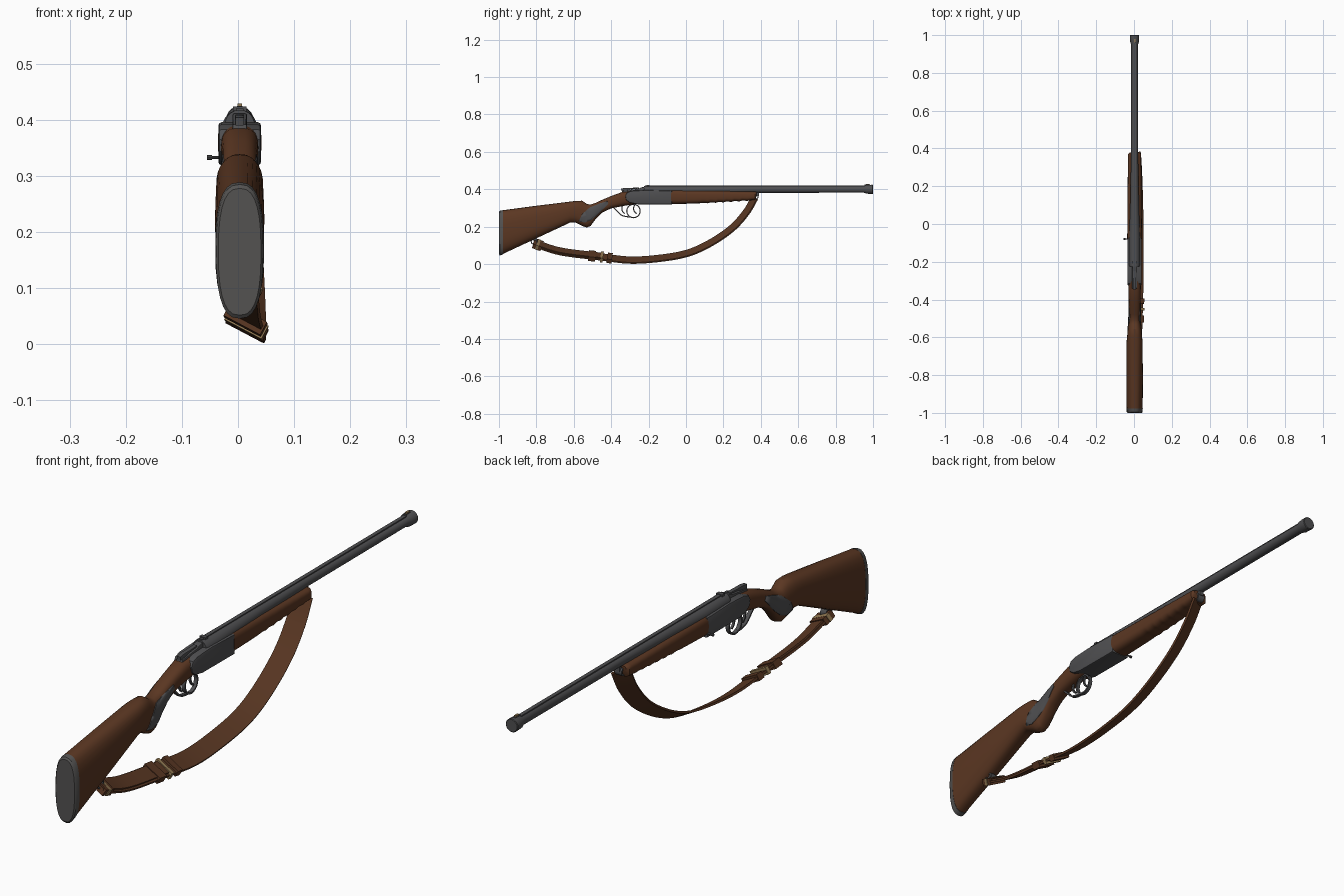
import bpy, bmesh, math
from mathutils import Vector

if "Cube" in bpy.data.objects:
    bpy.data.objects.remove(bpy.data.objects["Cube"])

CX = 0.003  # centre line of the gun


def material(name, rgb):
    m = bpy.data.materials.new(name)
    m.diffuse_color = (*rgb, 1)
    m.use_nodes = True
    m.node_tree.nodes["Principled BSDF"].inputs["Base Color"].default_value = m.diffuse_color
    return m


WOOD = material("walnut", (0.105, 0.038, 0.016))
METAL = material("gun metal", (0.078, 0.078, 0.082))
PAD = material("rubber grey", (0.088, 0.085, 0.083))
LEATHER = material("leather", (0.098, 0.037, 0.016))
BRASS = material("brass", (0.30, 0.20, 0.09))


def finish(name, bm, mat, angle=35):
    bmesh.ops.recalc_face_normals(bm, faces=bm.faces)
    me = bpy.data.meshes.new(name)
    bm.to_mesh(me)
    bm.free()
    me.materials.append(mat)
    me.shade_smooth()
    me.set_sharp_from_angle(angle=math.radians(angle))
    ob = bpy.data.objects.new(name, me)
    bpy.context.collection.objects.link(ob)
    return ob


def skin(name, rings, mat, closed=False, angle=35):
    """Bridge equal rings of points into a capped tube."""
    bm = bmesh.new()
    vs = [[bm.verts.new(p) for p in r] for r in rings]
    n = len(vs[0])
    pairs = list(zip(vs, vs[1:])) + ([(vs[-1], vs[0])] if closed else [])
    for a, b in pairs:
        for i in range(n):
            bm.faces.new((a[i], a[(i + 1) % n], b[(i + 1) % n], b[i]))
    if not closed:
        bm.faces.new(vs[0])
        bm.faces.new(vs[-1])
    return finish(name, bm, mat, angle)


def loft(name, sections, mat, power=2.6, n=28, grow=0.0):
    """Sections are (y, bottom, top, half width) with rounded outlines."""
    rings = []
    for y, zb, zt, w in sections:
        ring = []
        for i in range(n):
            a = math.tau * i / n
            c, s = math.cos(a), math.sin(a)
            ring.append((CX + (w + grow) * math.copysign(abs(c) ** (2 / power), c), y,
                         (zb + zt) / 2 + ((zt - zb) / 2 + grow) * math.copysign(abs(s) ** (2 / power), s)))
        rings.append(ring)
    return skin(name, rings, mat)


def extrude(name, outline, x0, x1, mat, bevel=0.0):
    """Push a (y, z) outline from x0 to x1."""
    bm = bmesh.new()
    face = bm.faces.new([bm.verts.new((x0, y, z)) for y, z in outline])
    new = bmesh.ops.extrude_face_region(bm, geom=[face])["geom"]
    bmesh.ops.translate(bm, vec=(x1 - x0, 0, 0), verts=[v for v in new if isinstance(v, bmesh.types.BMVert)])
    if bevel:
        rim = [e for e in bm.edges if abs(e.verts[0].co.x - e.verts[1].co.x) < 1e-6]
        bmesh.ops.bevel(bm, geom=rim, offset=bevel, segments=2, affect='EDGES', profile=0.5)
    return finish(name, bm, mat)


def box(name, x, y, z, mat):
    return extrude(name, [(y[0], z[0]), (y[1], z[0]), (y[1], z[1]), (y[0], z[1])], x[0], x[1], mat)


def smooth_path(pts, steps=6):
    pts = [Vector(p) for p in pts]
    p = [2 * pts[0] - pts[1]] + pts + [2 * pts[-1] - pts[-2]]
    out = []
    for i in range(1, len(p) - 2):
        for k in range(steps):
            t = k / steps
            out.append(0.5 * (2 * p[i] + (p[i + 1] - p[i - 1]) * t
                              + (2 * p[i - 1] - 5 * p[i] + 4 * p[i + 1] - p[i + 2]) * t * t
                              + (3 * p[i] - p[i - 1] - 3 * p[i + 1] + p[i + 2]) * t ** 3))
    return out + [pts[-1]]


def ribbon(name, path, half, thick, tilt, mat, closed=False):
    """Sweep a flat band along a path lying mostly in the y-z plane."""
    rings = []
    n = len(path)
    for i, p in enumerate(path):
        a = path[(i - 1) % n] if closed else path[max(i - 1, 0)]
        b = path[(i + 1) % n] if closed else path[min(i + 1, n - 1)]
        t = (b - a).normalized()
        nrm = Vector((0, -t.z, t.y)).normalized()
        x = Vector((1, 0, 0))
        u = x * math.cos(tilt) - nrm * math.sin(tilt)
        v = nrm * math.cos(tilt) + x * math.sin(tilt)
        rings.append([p + u * half * s + v * thick * q for s, q in ((-1, -1), (1, -1), (1, 1), (-1, 1))])
    return skin(name, rings, mat, closed)


def loop_points(x, y, z, r, n=20):
    return [Vector((x, y + r * math.cos(math.tau * i / n), z + r * math.sin(math.tau * i / n))) for i in range(n)]


# Butt stock, pistol grip and wrist
STOCK = [(-0.98, .054, .288, .043), (-0.8, .138, .312, .044), (-0.62, .222, .334, .042),
         (-0.59, .222, .338, .039), (-0.555, .204, .339, .036), (-0.53, .196, .322, .033),
         (-0.51, .204, .318, .032), (-0.48, .245, .329, .031), (-0.45, .275, .343, .031),
         (-0.40, .298, .364, .031), (-0.34, .310, .386, .033), (-0.25, .325, .395, .034)]
loft("stock", STOCK, WOOD)
loft("butt_pad", [(-1.0, .052, .278, .038), (-0.995, .046, .285, .042), (-0.978, .053, .289, .0435)], PAD)

# Grip side panels: a slightly larger stock skin cut by a leaf outline
panel = loft("grip_panels", STOCK[3:10], METAL, grow=0.002)
leaf = [(-.575, .228), (-.555, .268), (-.515, .303), (-.46, .325), (-.42, .338), (-.415, .322),
        (-.445, .292), (-.475, .262), (-.505, .236), (-.54, .222)]
cutter = extrude("grip_panel_cutter", leaf, -0.1, 0.1, METAL)
mod = panel.modifiers.new("cut", 'BOOLEAN')
mod.operation, mod.object, mod.solver = 'INTERSECT', cutter, 'EXACT'
cut = bpy.data.meshes.new_from_object(panel.evaluated_get(bpy.context.evaluated_depsgraph_get()))
panel.modifiers.clear()
panel.data = cut
bpy.data.objects.remove(cutter)

# Receiver with rounded rear
extrude("receiver", [(-.325, .365), (-.32, .343), (-.30, .328), (-.26, .32), (-.075, .319),
                     (-.075, .392), (-.21, .396), (-.29, .392), (-.315, .383)],
        CX - .038, CX + .038, METAL, bevel=.006)

# Forend with finger grooves underneath
fore = []
for i in range(33):
    t = i / 32
    y = -.08 + .45 * t
    wave = .0022 * math.sin(y * 150) if .08 < y < .34 else 0
    fore.append((y, .321 + .022 * t ** 1.5 + wave, .398 - .010 * t, .039 - .004 * t))
fore.append((.378, .364, .385, .026))
loft("forend", fore, WOOD, power=3.2)

# Barrel with breech swell and flared muzzle, its top line kept level
barrel = [(-.225, .026), (-.215, .031), (-.08, .029), (.1, .023), (.38, .0185), (.95, .018),
          (.965, .0235), (.998, .0245), (1.0, .022)]
skin("barrel", [[(CX + r * math.cos(math.tau * i / 20), y, .400 + .018 - max(r, .018) + r * math.sin(math.tau * i / 20))
                 if y < .96 else
                 (CX + r * math.cos(math.tau * i / 20), y, .400 + r * math.sin(math.tau * i / 20))
                 for i in range(20)] for y, r in barrel], METAL)
box("barrel_rib", (CX - .007, CX + .007), (-.22, .965), (.405, .4205), METAL)
box("rear_sight", (CX - .012, CX + .012), (-.21, -.195), (.405, .4235), METAL)
box("front_sight_base", (CX - .005, CX + .005), (.955, .985), (.415, .425), METAL)
box("front_sight_bead", (CX - .004, CX + .004), (.962, .98), (.4245, .4295), BRASS)

# Top tang, opening lever and side button
extrude("top_tang", [(-.345, .378), (-.20, .388), (-.20, .412), (-.235, .411), (-.26, .402), (-.34, .392)],
        CX - .013, CX + .013, METAL, bevel=.003)
extrude("opening_lever", [(-.345, .39), (-.318, .392), (-.29, .40), (-.25, .404), (-.25, .41), (-.29, .408),
                          (-.325, .408), (-.347, .404)], CX - .008, CX + .008, METAL, bevel=.002)
skin("side_button", [[(x, -.08 + r * math.cos(math.tau * i / 10), .333 + r * math.sin(math.tau * i / 10))
                      for i in range(10)] for x, r in ((-.03, .003), (-.046, .003), (-.046, .005), (-.055, .005))], METAL)

# Trigger guard, its rear strap and two triggers
ribbon("trigger_guard", loop_points(CX, -.281, .284, .036), .007, .003, 0, METAL, closed=True)
ribbon("guard_strap", smooth_path([(CX, -.39, .305), (CX, -.37, .285), (CX, -.345, .262), (CX, -.318, .254),
                                   (CX, -.295, .252)]), .007, .003, 0, METAL)
for name, y in (("front_trigger", -.272), ("rear_trigger", -.335)):
    ribbon(name, smooth_path([(CX, y, .325), (CX, y - .008, .30), (CX, y - .004, .282), (CX, y + .007, .270)]),
           .004, .003, 0, METAL)

# Carrying sling
PATH = smooth_path([(.004, -.815, .112), (.008, -.67, .066), (.015, -.45, .038), (.018, -.3, .0215),
                    (.018, -.15, .030), (.018, 0, .056), (.016, .12, .107), (.012, .24, .187),
                    (.008, .32, .274), (.004, .368, .355)])
TILT = math.radians(28)
ribbon("sling", PATH, .034, .004, TILT, LEATHER)
# Doubled rear strap, leather keepers and brass buckles
up = Vector((0.002, 0, .007))
ribbon("sling_overlap", [p + up for p in PATH[:13]], .028, .003, TILT, LEATHER)
for name, a, b, half, thick, mat in (("keeper_rear", 10, 11, .037, .013, LEATHER),
                                     ("keeper_front", 13, 14, .037, .012, LEATHER),
                                     ("strap_end_wrap", 0, 2, .035, .013, LEATHER)):
    ribbon(name, PATH[a:b + 1], half, thick, TILT, mat)
for name, k in (("buckle_middle", 12), ("buckle_rear", 1)):
    mid, d = PATH[k], (PATH[k + 1] - PATH[k]).normalized() * .007
    ribbon(name, [mid - d, mid + d], .0375, .0135, TILT, BRASS)

# Sling swivels under the butt and the forend tip
ribbon("rear_swivel", loop_points(CX, -.812, .122, .016, 14), .012, .003, 0, METAL, closed=True)
box("rear_swivel_stud", (CX - .006, CX + .006), (-.82, -.80), (.125, .15), METAL)
ribbon("front_swivel", loop_points(CX, .372, .361, .013, 14), .014, .003, 0, METAL, closed=True)
box("front_swivel_stud", (CX - .008, CX + .008), (.36, .39), (.365, .388), METAL)
